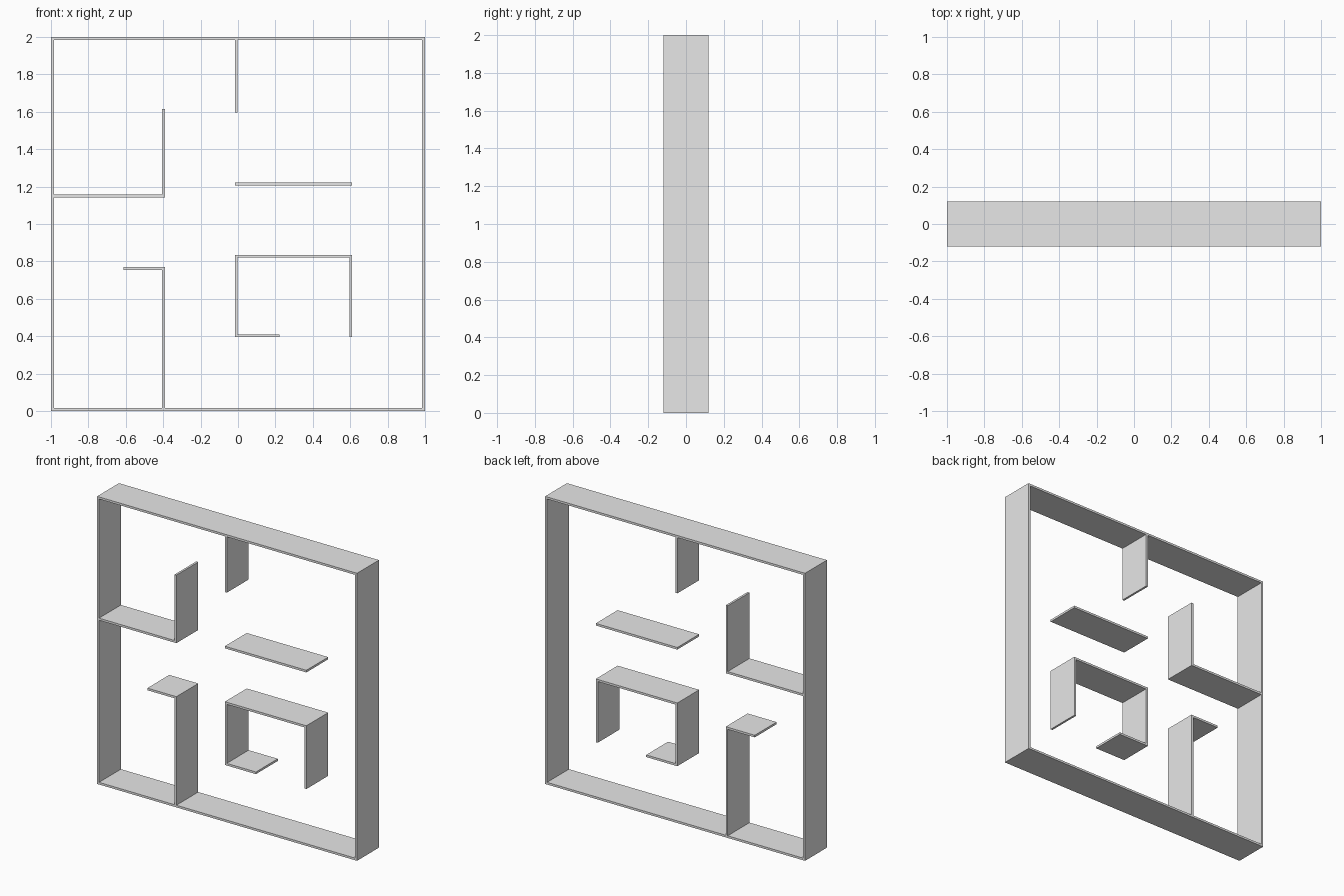
import bpy
import bmesh
from mathutils import Matrix, Vector

cube = bpy.data.objects.get("Cube")
if cube:
    bpy.data.objects.remove(cube, do_unlink=True)

DEPTH = 0.24   # front to back
T = 0.015      # panel thickness

grey = bpy.data.materials.new("light_grey")
grey.use_nodes = True
grey.diffuse_color = (0.8, 0.8, 0.8, 1)
grey.node_tree.nodes["Principled BSDF"].inputs["Base Color"].default_value = (0.8, 0.8, 0.8, 1)


def panel(name, x0, x1, z0, z1):
    """Flat-sided board spanning the full depth."""
    bm = bmesh.new()
    bmesh.ops.create_cube(bm, size=1, matrix=Matrix.Diagonal((x1 - x0, DEPTH, z1 - z0, 1)))
    mesh = bpy.data.meshes.new(name)
    bm.to_mesh(mesh)
    bm.free()
    mesh.materials.append(grey)
    obj = bpy.data.objects.new(name, mesh)
    obj.location = Vector(((x0 + x1) / 2, 0, (z0 + z1) / 2))
    bpy.context.collection.objects.link(obj)


def shelf(name, x0, x1, top):
    panel(name, x0, x1, top - T, top)


def upright(name, right, z0, z1):
    panel(name, right - T, right, z0, z1)


# Outer square frame
shelf("frame_bottom", -1, 1, T)
shelf("frame_top", -1, 1, 2)
upright("frame_right", -1 + T, T, 2 - T)
upright("frame_left", 1, T, 2 - T)

# Column lines shared by the inner boards
A, B, C = -0.39, -0.002, 0.61

# Upper boards
shelf("upper_corner_shelf", -1 + T, A, 1.157)
upright("upper_corner_upright", A, 1.157, 1.615)
upright("hanging_divider", B, 1.597, 2 - T)
shelf("middle_shelf", B - T, C, 1.221)

# Lower board with a short ledge
upright("lower_upright", A, T, 0.755)
shelf("lower_ledge", -0.613, A, 0.77)

# Partly open box
shelf("box_top", B - T, C, 0.835)
upright("box_right_side", B, 0.41, 0.835 - T)
upright("box_left_side", C, 0.395, 0.835 - T)
shelf("box_bottom_ledge", B - T, 0.222, 0.41)
